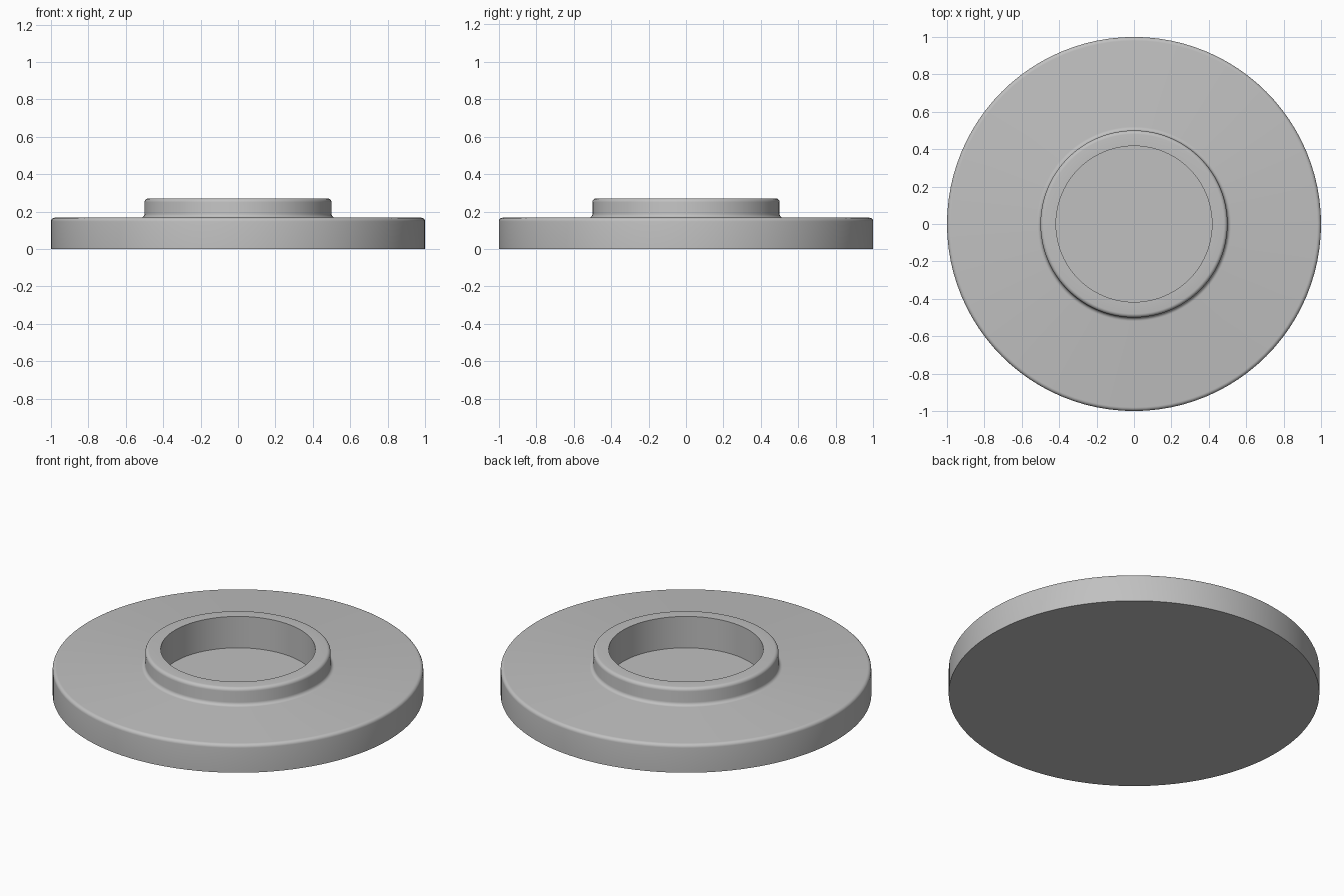
import bpy
import bmesh
from math import cos, sin, pi, radians

cube = bpy.data.objects.get("Cube")
if cube:
    bpy.data.objects.remove(cube, do_unlink=True)

SEGMENTS = 96
BASE_R, BASE_H = 1.0, 0.167
COLLAR_R, COLLAR_H = 0.5, 0.27
HOLE_R, FLOOR_Z = 0.417, 0.083
FILLET = 0.02


def arc(r, z, start, end, steps=5):
    """Quarter-circle fillet points around (r, z), angles in degrees."""
    angles = [radians(start + (end - start) * i / steps) for i in range(steps + 1)]
    return [(r + FILLET * cos(a), z + FILLET * sin(a)) for a in angles]


# Half section from the underside, over the rim and collar, into the pocket
profile = [(0, 0), (BASE_R, 0)]
profile += arc(BASE_R - FILLET, BASE_H - FILLET, 0, 90)
profile += arc(COLLAR_R + FILLET, BASE_H + FILLET, 270, 180)
profile += arc(COLLAR_R - FILLET, COLLAR_H - FILLET, 0, 90)
profile += [(HOLE_R, COLLAR_H), (HOLE_R, FLOOR_Z), (0, FLOOR_Z)]

# Turn the section around the z axis
bm = bmesh.new()
verts = [bm.verts.new((r, 0, z)) for r, z in profile]
edges = [bm.edges.new(pair) for pair in zip(verts, verts[1:])]
bmesh.ops.spin(bm, geom=verts + edges, cent=(0, 0, 0), axis=(0, 0, 1),
               angle=2 * pi, steps=SEGMENTS, use_merge=True)
bmesh.ops.remove_doubles(bm, verts=bm.verts, dist=0.0001)
bmesh.ops.recalc_face_normals(bm, faces=bm.faces)

mesh = bpy.data.meshes.new("collared_disc")
bm.to_mesh(mesh)
bm.free()
disc = bpy.data.objects.new("collared_disc", mesh)
bpy.context.collection.objects.link(disc)

# Plain grey finish
GREY = (0.53, 0.53, 0.53, 1)
mat = bpy.data.materials.new("light_grey")
mat.use_nodes = True
mat.diffuse_color = GREY
mat.node_tree.nodes["Principled BSDF"].inputs["Base Color"].default_value = GREY
mesh.materials.append(mat)

# Smooth curves, crisp rim edges
bpy.ops.object.select_all(action="DESELECT")
disc.select_set(True)
bpy.context.view_layer.objects.active = disc
bpy.ops.object.shade_smooth_by_angle(angle=radians(30))
